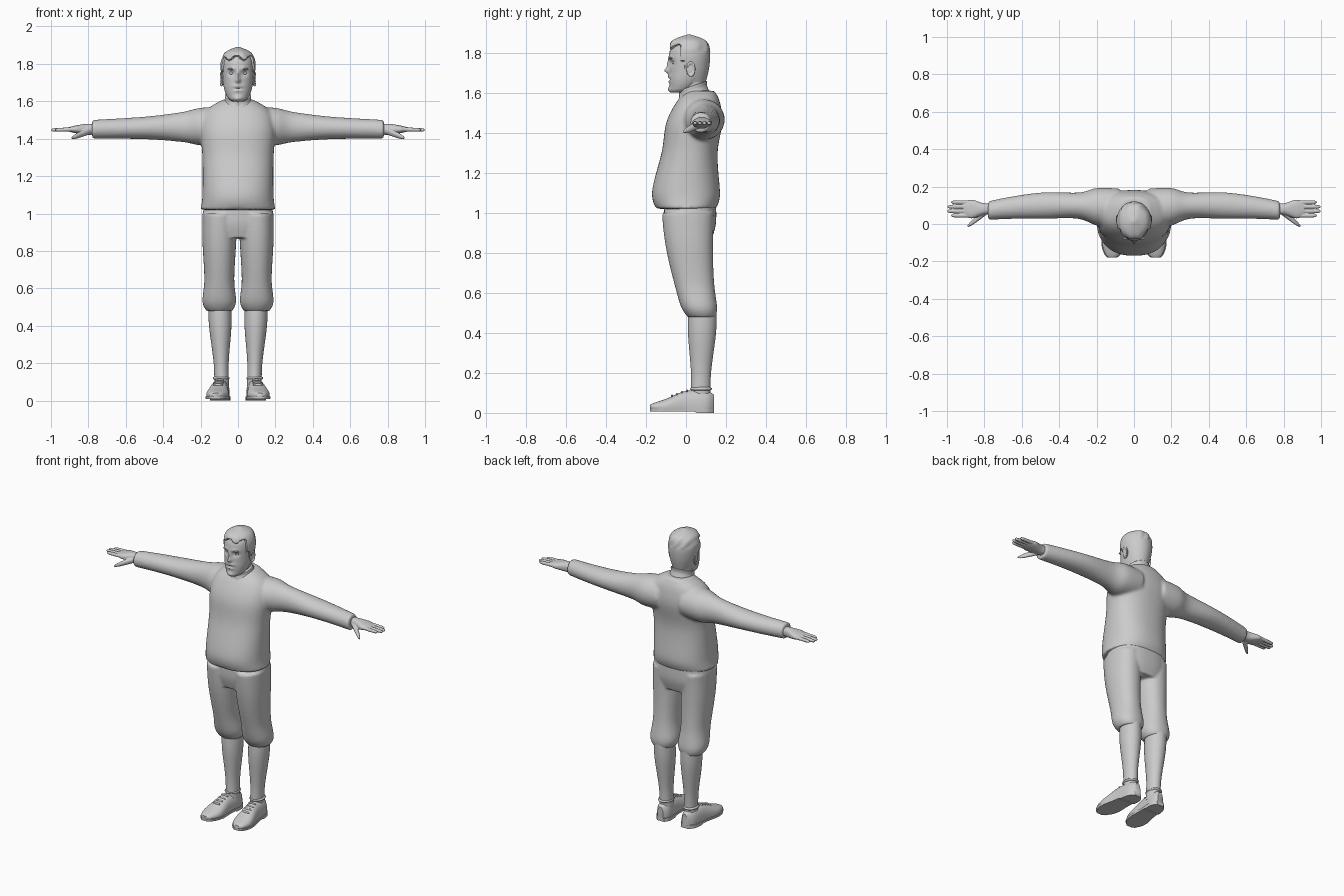
import bpy, bmesh, math
from math import exp, cos, sin, pi
from mathutils import Vector, Matrix

if "Cube" in bpy.data.objects:
    bpy.data.objects.remove(bpy.data.objects["Cube"])

grey = bpy.data.materials.new("plain grey")
grey.use_nodes = True
shade = (.6, .6, .6, 1)
grey.diffuse_color = shade
grey.node_tree.nodes["Principled BSDF"].inputs["Base Color"].default_value = shade

AXES = {"x": "xyz", "y": "yxz", "z": "zxy"}


def smooth_sections(sections, steps):
    """Catmull-Rom interpolation; a section is place, radius and optional second radius."""
    points = [Vector((*s, s[-1])[:3]) for s in sections]
    last = len(points) - 1
    smooth = []
    for i in range(last):
        before, start = points[max(i - 1, 0)], points[i]
        end, after = points[i + 1], points[min(i + 2, last)]
        for k in range(steps):
            t = k / steps
            ease = t * t * (3 - 2 * t)
            bend_in = (end - before) * (t * (1 - t) ** 2 / 2)
            bend_out = (after - start) * (t * t * (1 - t) / 2)
            smooth.append(start.lerp(end, ease) + bend_in - bend_out)
    return smooth + [points[last]]


def centre_at(centre, place):
    return centre(place) if callable(centre) else centre


def loft(bm, axis, sections, centre_u, centre_v, power=2, segments=40, steps=6, side=1, grow=0):
    """Skin oval sections along an axis; centres may be numbers or rules of the place."""
    rings = []
    for place, radius_u, radius_v in smooth_sections(sections, steps):
        ring = []
        for k in range(segments):
            angle = 2 * pi * k / segments
            c, s = cos(angle), sin(angle)
            u = (radius_u + grow) * math.copysign(abs(c) ** (2 / power), c)
            v = (radius_v + grow) * math.copysign(abs(s) ** (2 / power), s)
            point = Vector()
            values = (place, centre_at(centre_u, place) + u, centre_at(centre_v, place) + v)
            for letter, value in zip(AXES[axis], values):
                setattr(point, letter, value)
            point.x *= side
            ring.append(bm.verts.new(point))
        rings.append(ring)
    for low, high in zip(rings, rings[1:]):
        for k in range(segments):
            bm.faces.new((low[k - 1], low[k], high[k], high[k - 1]))
    bm.faces.new(rings[0])
    bm.faces.new(rings[-1])
    return [vert for ring in rings for vert in ring]


def ball(bm, centre, radii):
    matrix = Matrix.Translation(centre) @ Matrix.Diagonal((*radii, 1))
    bmesh.ops.create_uvsphere(bm, u_segments=24, v_segments=16, radius=1, matrix=matrix)


def finish(bm, name, voxel=0, blur=0, mirror=False):
    bmesh.ops.recalc_face_normals(bm, faces=bm.faces[:])
    mesh = bpy.data.meshes.new(name)
    bm.to_mesh(mesh)
    bm.free()
    mesh.materials.append(grey)
    mesh.shade_smooth()
    mesh.set_sharp_from_angle(angle=math.radians(50))
    part = bpy.data.objects.new(name, mesh)
    bpy.context.collection.objects.link(part)
    if voxel:
        fuse = part.modifiers.new("fuse", "REMESH")
        fuse.mode, fuse.voxel_size, fuse.use_smooth_shade = "VOXEL", voxel, True
    if blur:
        soften = part.modifiers.new("soften", "SMOOTH")
        soften.factor, soften.iterations = .5, blur
    if mirror:
        part.modifiers.new("mirror", "MIRROR")


# Sweater: torso with a hem notch, both sleeves fused on
bm = bmesh.new()
torso = loft(bm, "z", [(1.02, .2, .15), (1.1, .19, .17), (1.3, .19, .14), (1.45, .2, .14),
                       (1.55, .17, .11), (1.61, .08, .07)],
             0, lambda z: .2 * max(0, z - 1.1) ** 1.5, power=2.3, segments=72)
for vert in torso:
    if vert.co.y < 0 and vert.co.z < 1.03:
        vert.co.z += max(0, .03 - abs(vert.co.x))
for side in (1, -1):
    loft(bm, "x", [(.08, .11, .1), (.2, .1), (.3, .07, .08), (.5, .07, .06), (.78, .05)],
         lambda x: .1 - .2 * (x - .4) ** 2, lambda x: 1.47 - x / 40, side=side)
finish(bm, "sweater", voxel=.009, blur=5)

# Rolled collar, higher at the nape, dipping at the front
bm = bmesh.new()
collar = loft(bm, "z", [(1.58, .08), (1.61, .07), (1.63, .07), (1.63, .06), (1.6, .06)], 0, .035)
for vert in collar:
    vert.co.z += vert.co.y * .35 - .01
    if vert.co.y < 0:
        vert.co.z -= max(0, .02 - abs(vert.co.x))
finish(bm, "collar")

# Breeches: seat and two legs gathered under the knee
bm = bmesh.new()
loft(bm, "z", [(.87, .17, .11), (.95, .19, .13), (1.06, .18, .13)], 0, .02, power=2.4, segments=64)
for side in (1, -1):
    loft(bm, "z", [(.48, .07), (.53, .09), (.65, .08, .1), (.85, .09, .12), (1, .09, .13)],
         .1, lambda z: .01 + (1 - z) ** 2 / 4, power=2.2, side=side)
finish(bm, "breeches", voxel=.008, blur=4)

# Stockings with a rolled top at the shoe
bm = bmesh.new()
loft(bm, "z", [(.06, .04, .05), (.2, .04, .05), (.4, .06, .07), (.53, .06, .07)],
     lambda z: .085 + z / 40, lambda z: .07 + z / 40)
finish(bm, "stocking", mirror=True)
bm = bmesh.new()
ball(bm, (.09, .075, .12), (.045, .055, .015))
finish(bm, "stocking_roll", mirror=True)

# Shoes: the sole and heel follow the same shape as the upper, flattened
SHOE = [(-.18, .02, .01), (-.16, .04, .02), (-.1, .06, .04), (0, .05, .08), (.1, .045, .08), (.14, .02, .06)]
for name, grow in (("shoe_upper", 0), ("shoe_sole", .005)):
    bm = bmesh.new()
    for vert in loft(bm, "y", SHOE, lambda y: .1 - y / 11, .03, power=2.3, grow=grow):
        vert.co.z = max(vert.co.z, .014)
        if grow:
            heel = vert.co.y > .05
            bottom = 0 if heel else .008
            vert.co.z = .022 if vert.co.z > .02 else bottom
    finish(bm, name, mirror=True)
bm = bmesh.new()
for k in range(4):
    along = k / 40
    ball(bm, (.107 - along / 10, along - .07, .083 + along * .35), (.026, .006, .008))
finish(bm, "shoe_laces", mirror=True)

# Hands: palm, fingers and thumb fused
bm = bmesh.new()
loft(bm, "x", [(.73, .03, .02), (.8, .03), (.87, .05, .02), (.91, .03, .01)], .08, 1.45, power=2.4)
for k in range(4):
    tip = 1 - (k - 1.5) ** 2 / 100
    loft(bm, "x", [(.87, .011), (tip - .02, .01), (tip, .004)],
         .045 + k / 42, lambda x: 1.475 - x / 35, segments=16)
loft(bm, "x", [(.79, .02), (.86, .015), (.89, .005)],
     lambda x: .7 - x * .8, lambda x: 1.76 - x * .4, segments=16)
finish(bm, "hand", voxel=.0035, blur=2, mirror=True)

# Neck
bm = bmesh.new()
loft(bm, "z", [(1.56, .06), (1.72, .06)], 0, .035)
finish(bm, "neck")

# Head, its face shaped by soft bumps: x, z, width, height, push
BUMPS = {
    "eye socket": (.035, 1.75, .02, .015, .012),
    "brow ridge": (.03, 1.775, .02, .01, -.006),
    "nose bridge": (0, 1.735, .01, .03, -.012),
    "nose tip": (0, 1.71, .013, .012, -.02),
    "moustache": (0, 1.682, .03, .01, -.007),
    "mouth": (0, 1.667, .02, .005, .006),
    "lower lip": (0, 1.655, .02, .006, -.005),
    "chin": (0, 1.615, .025, .015, -.01),
}
bm = bmesh.new()
head = loft(bm, "z", [(1.6, .03, .04), (1.62, .055, .06), (1.68, .077, .09), (1.78, .084, .1),
                      (1.84, .07, .08), (1.88, .02)],
            0, lambda z: .015 - 2.5 * max(0, 1.74 - z) ** 2, power=2.1, segments=140, steps=14)
for vert in head:
    if vert.co.y < -.02:
        for x, z, width, height, push in BUMPS.values():
            across = (abs(vert.co.x) - x) / width
            up = (vert.co.z - z) / height
            vert.co.y += push * exp(-across ** 2 - up ** 2)
finish(bm, "head")

# Eyes, brows and ears
for name, centre, radii in (("eye", (.034, -.055, 1.75), (.015, .015, .01)),
                            ("eyebrow", (.034, -.076, 1.773), (.02, .01, .005))):
    bm = bmesh.new()
    ball(bm, centre, radii)
    finish(bm, name, mirror=True)
bm = bmesh.new()
ball(bm, (.083, .022, 1.716), (.008, .02, .034))
for k in range(14):
    turn = k / 3 - 1
    ball(bm, (.09, .024 + .018 * sin(turn), 1.718 + .032 * cos(turn)), (.006, .006, .007))
finish(bm, "ear", voxel=.003, blur=3, mirror=True)

# Swept hair: a shell tucked into the skull outside the hairline
bm = bmesh.new()
hair = loft(bm, "z", [(1.64, .06, .08), (1.72, .085, .1), (1.8, .093, .105), (1.86, .07, .085), (1.89, .01)],
            0, .015, segments=120, steps=10)
for vert in hair:
    x, y, z = vert.co
    fringe = 1.832 + .012 * cos(x * 75 + .6)
    temple = -.03 if z > 1.76 else -.01
    if (z < fringe and y < temple) or (z < 1.7 and y < .03):
        vert.co.x *= .85
        vert.co.y = y * .85
    elif z > 1.8:
        vert.co += Vector((x, y, 0)) * .02 * sin(x * 130 + z * 60)
finish(bm, "hair", blur=1)
